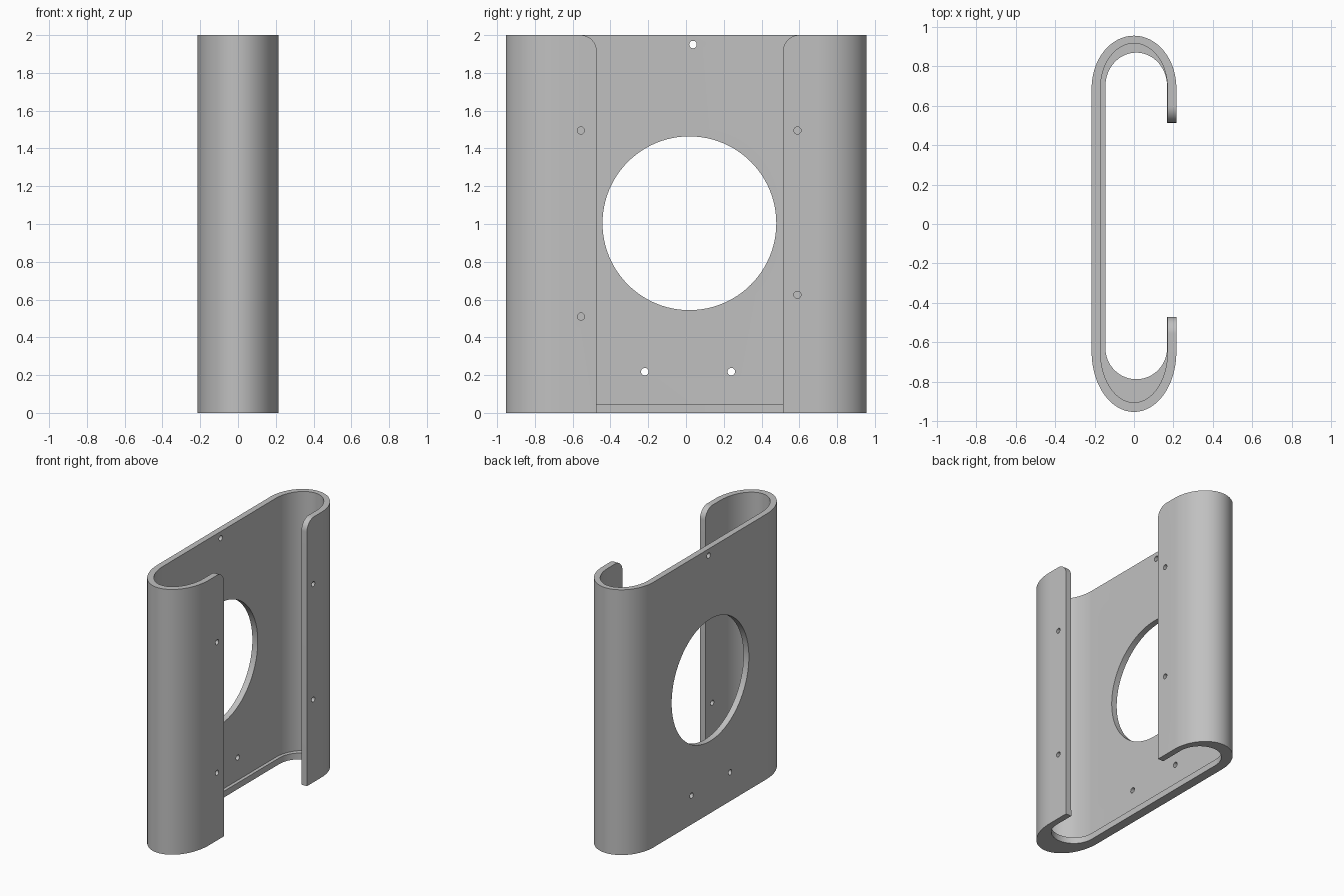
import bpy, bmesh
from math import sin, cos, pi, radians
from mathutils import Matrix

if "Cube" in bpy.data.objects:
    bpy.data.objects.remove(bpy.data.objects["Cube"], do_unlink=True)

HEIGHT, LEDGE_Z = 2.0, 0.047
BACK_END, FRONT_END = 0.514, -0.473      # free edges of the two flaps
SEGMENTS = 48


def c_profile(left, right, back_y, back_r, front_y, front_r):
    """Open C outline: back flap, back bend, flat plate, front bend, front flap."""
    mid, half = (left + right) / 2, (right - left) / 2
    turn = [pi * i / SEGMENTS for i in range(SEGMENTS + 1)]
    back = [(mid + half * cos(a), back_y + back_r * sin(a)) for a in turn]
    front = [(mid - half * cos(a), front_y - front_r * sin(a)) for a in turn]
    return [(right, BACK_END)] + back + front + [(right, FRONT_END)]


def make_object(name, bm):
    bmesh.ops.recalc_face_normals(bm, faces=bm.faces)
    mesh = bpy.data.meshes.new(name)
    bm.to_mesh(mesh)
    bm.free()
    obj = bpy.data.objects.new(name, mesh)
    bpy.context.collection.objects.link(obj)
    return obj


# Bent sheet with a thin inner ledge along the bottom
outer = c_profile(-0.215, 0.215, 0.69, 0.266, -0.65, 0.304)
inner = c_profile(-0.17, 0.17, 0.69, 0.227, -0.65, 0.256)
ledge = c_profile(-0.145, 0.168, 0.70, 0.17, -0.63, 0.158)
layers = [(outer, 0), (outer, HEIGHT), (inner, HEIGHT),
          (inner, LEDGE_Z), (ledge, LEDGE_Z), (ledge, 0)]
bm = bmesh.new()
rows = [[bm.verts.new((x, y, z)) for x, y in outline] for outline, z in layers]
for k, row in enumerate(rows):
    after = rows[(k + 1) % len(rows)]
    for i in range(len(row) - 1):
        bm.faces.new((row[i], row[i + 1], after[i + 1], after[i]))
for end in (0, -1):
    bm.faces.new([row[end] for row in rows])
bracket = make_object("bracket_shell", bm)

# Holes through the plate and the flaps
bm = bmesh.new()


def drill(x, y, z, radius, sides):
    place = Matrix.Translation((x, y, z)) @ Matrix.Rotation(pi / 2, 4, 'Y')
    bmesh.ops.create_cone(bm, cap_ends=True, segments=sides, radius1=radius,
                          radius2=radius, depth=0.12, matrix=place)


drill(-0.19, 0.018, 1.004, 0.46, 96)
for y, z in ((0.037, 1.95), (-0.218, 0.218), (0.24, 0.218)):
    drill(-0.19, y, z, 0.02, 24)
for y, z in ((-0.556, 1.495), (-0.556, 0.51), (0.59, 1.495), (0.59, 0.625)):
    drill(0.19, y, z, 0.019, 24)

# Rounded upper corners of the flaps
R = 0.085
for edge, side in ((BACK_END, 1), (FRONT_END, -1)):
    arc = [pi / 2 * i / 16 for i in range(17)]
    shape = [(edge + side * R * (1 - cos(a)), HEIGHT - R + R * sin(a)) for a in arc]
    shape += [(edge + side * R, HEIGHT + 0.1), (edge - side * 0.05, HEIGHT + 0.1),
              (edge - side * 0.05, HEIGHT - R)]
    face = bm.faces.new([bm.verts.new((0.1, y, z)) for y, z in shape])
    grown = bmesh.ops.extrude_face_region(bm, geom=[face], use_keep_orig=True)
    bmesh.ops.translate(bm, vec=(0.2, 0, 0),
                        verts=[g for g in grown["geom"] if isinstance(g, bmesh.types.BMVert)])
cutter = make_object("hole_cutter", bm)
cutter.hide_render = True

cut = bracket.modifiers.new("holes", 'BOOLEAN')
cut.operation = 'DIFFERENCE'
cut.solver = 'EXACT'
cut.object = cutter
bpy.ops.object.select_all(action='DESELECT')
bracket.select_set(True)
bpy.context.view_layer.objects.active = bracket
bpy.ops.object.modifier_apply(modifier=cut.name)
bpy.data.objects.remove(cutter, do_unlink=True)

# Colour and shading
grey = bpy.data.materials.new("plain_grey")
grey.use_nodes = True
colour = (0.53, 0.53, 0.53, 1)
grey.diffuse_color = colour
grey.node_tree.nodes["Principled BSDF"].inputs["Base Color"].default_value = colour
bracket.data.materials.clear()
bracket.data.materials.append(grey)
bpy.ops.object.shade_smooth_by_angle(angle=radians(30))
